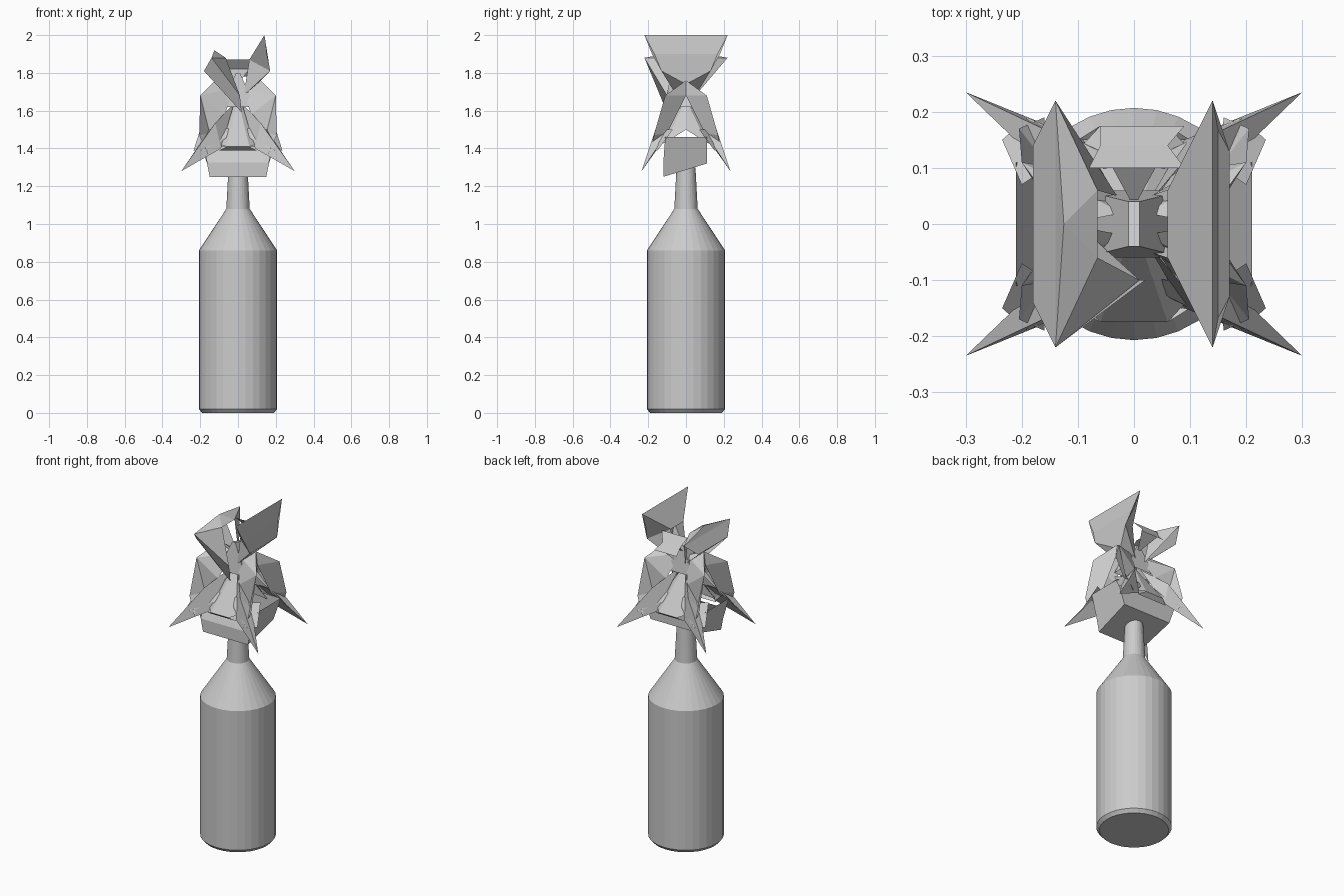
import bpy, bmesh, math

cube = bpy.data.objects.get("Cube")
if cube:
    bpy.data.objects.remove(cube, do_unlink=True)

GREY = (0.6, 0.6, 0.6, 1)
grey = bpy.data.materials.new("plain_grey")
grey.use_nodes = True
grey.diffuse_color = GREY
grey.node_tree.nodes["Principled BSDF"].inputs["Base Color"].default_value = GREY


def add_object(name, bm):
    mesh = bpy.data.meshes.new(name)
    bmesh.ops.recalc_face_normals(bm, faces=bm.faces)
    bm.to_mesh(mesh)
    bm.free()
    mesh.materials.append(grey)
    obj = bpy.data.objects.new(name, mesh)
    bpy.context.collection.objects.link(obj)
    return obj


def folded(name, points, faces, mirror=""):
    """Creased sheet from lettered points, repeated across the named axes."""
    bm = bmesh.new()
    for sx in ((1, -1) if "x" in mirror else (1,)):
        for sy in ((1, -1) if "y" in mirror else (1,)):
            verts = {k: bm.verts.new((x * sx, y * sy, z)) for k, (x, y, z) in points.items()}
            for face in faces.split():
                bm.faces.new([verts[k] for k in face])
    return add_object(name, bm)


def lathe(name, profile, sides):
    bm = bmesh.new()
    rings = []
    for radius, z in profile:
        rings.append([bm.verts.new((radius * math.cos(math.tau * i / sides),
                                    radius * math.sin(math.tau * i / sides), z))
                      for i in range(sides)])
    for low, high in zip(rings, rings[1:]):
        for i in range(sides):
            j = (i + 1) % sides
            bm.faces.new((low[i], low[j], high[j], high[i]))
    bm.faces.new(rings[0])
    bm.faces.new(rings[-1])
    return add_object(name, bm)


# Bottle
lathe("bottle", [(0.19, 0), (0.207, 0.02), (0.207, 0.86), (0.062, 1.08), (0.05, 1.3)], 32)

# Flared cloth collar around the neck, tilted underneath
folded("collar", {
    "a": (-0.15, -0.12, 1.25), "b": (0.15, -0.12, 1.25),
    "c": (0.16, 0.11, 1.32), "d": (-0.16, 0.11, 1.32),
    "e": (-0.165, -0.12, 1.325), "f": (0.165, -0.12, 1.325),
    "g": (0.21, -0.11, 1.46), "h": (0.21, 0.11, 1.46),
    "i": (-0.21, 0.11, 1.46), "j": (-0.21, -0.11, 1.46),
    "k": (-0.17, -0.08, 1.41), "l": (0.17, -0.08, 1.41),
}, "abcd abfe eflk bchgf adije dchi")

# Sloping skirt panels at front and back
folded("skirt", {
    "a": (0, 0, 1.66), "b": (-0.06, -0.175, 1.41), "c": (0.06, -0.175, 1.41),
    "d": (0.12, -0.11, 1.43), "e": (-0.12, -0.11, 1.43),
    "f": (0.1, 0, 1.5), "g": (-0.1, 0, 1.5),
    "h": (0.1, -0.15, 1.39), "i": (-0.1, -0.15, 1.39),
}, "abc acd aeb adf age bchi", "y")

# Long drooping points at the four corners
folded("corner_points", {
    "t": (0.3, -0.235, 1.28), "a": (0.12, -0.15, 1.535), "b": (0.02, -0.03, 1.64),
    "c": (0.09, -0.15, 1.4), "d": (0.17, -0.11, 1.47),
}, "tca tad tdc abd cba", "xy")

# Short creased folds between the points
folded("short_folds", {
    "a": (0.19, -0.19, 1.39), "b": (0.235, -0.15, 1.39), "c": (0.2, -0.07, 1.5),
    "d": (0.14, -0.11, 1.5), "e": (-0.02, -0.09, 1.51), "f": (0.1, -0.15, 1.43),
}, "abcd ade aef", "xy")

# Shoulder wings forming a tent on each side
folded("side_wings", {
    "a": (0.12, 0, 1.76), "b": (0.2, -0.11, 1.68), "c": (0.205, -0.17, 1.47),
    "d": (0.16, -0.19, 1.37), "e": (0.15, -0.1, 1.48), "f": (0.13, 0, 1.68),
    "g": (0.02, -0.02, 1.72), "h": (0.07, -0.09, 1.58),
}, "abf bcef cde abg gbh bhe", "xy")

# Tall flap on the left of the crown
folded("left_flap", {
    "a": (0.14, -0.22, 2), "b": (0.14, 0.22, 2), "c": (0.06, 0.06, 1.87),
    "d": (0.06, -0.06, 1.87), "e": (0.15, -0.18, 1.9), "f": (0.15, 0.18, 1.9),
    "g": (0.17, -0.13, 1.81), "h": (0.17, 0.13, 1.81), "i": (0.1, 0, 1.74),
    "j": (0.03, -0.05, 1.68), "k": (0.03, 0.05, 1.68),
}, "abcd abfe efhig aegd bfhc dgj chk gij hik")

# Lower, twisted flap on the right of the crown
folded("right_flap", {
    "a": (-0.14, -0.22, 1.88), "b": (-0.14, 0.22, 1.88), "c": (-0.065, 0.06, 1.88),
    "d": (-0.065, -0.06, 1.88), "e": (-0.18, -0.14, 1.81), "f": (-0.18, 0.14, 1.81),
    "g": (-0.125, 0, 1.92), "h": (-0.1, 0, 1.74), "i": (0.02, -0.1, 1.59),
    "j": (0.01, -0.1, 1.68), "k": (-0.03, 0.05, 1.68),
}, "adg dcg cbg agb aefb efh aeij adj ehj fhk bck")

# Band across the back of the crown and its pinched middle
folded("crown_back", {
    "a": (-0.08, 0.1, 1.87), "b": (0.09, 0.1, 1.87), "c": (0.06, 0.14, 1.82),
    "d": (-0.06, 0.14, 1.82), "e": (0, 0.03, 1.74),
    "f": (-0.06, 0.175, 1.78), "g": (0.09, 0.175, 1.78),
}, "abcd dce dcgf")
folded("pinched_middle", {
    "a": (-0.01, -0.04, 1.8), "b": (0.01, -0.04, 1.8), "c": (0.01, 0.04, 1.78),
    "d": (-0.01, 0.04, 1.78), "e": (-0.09, -0.06, 1.62), "f": (0.09, -0.06, 1.62),
    "g": (0.09, 0.06, 1.62), "h": (-0.09, 0.06, 1.62),
}, "abcd abfe bcgf cdhg daeh")
